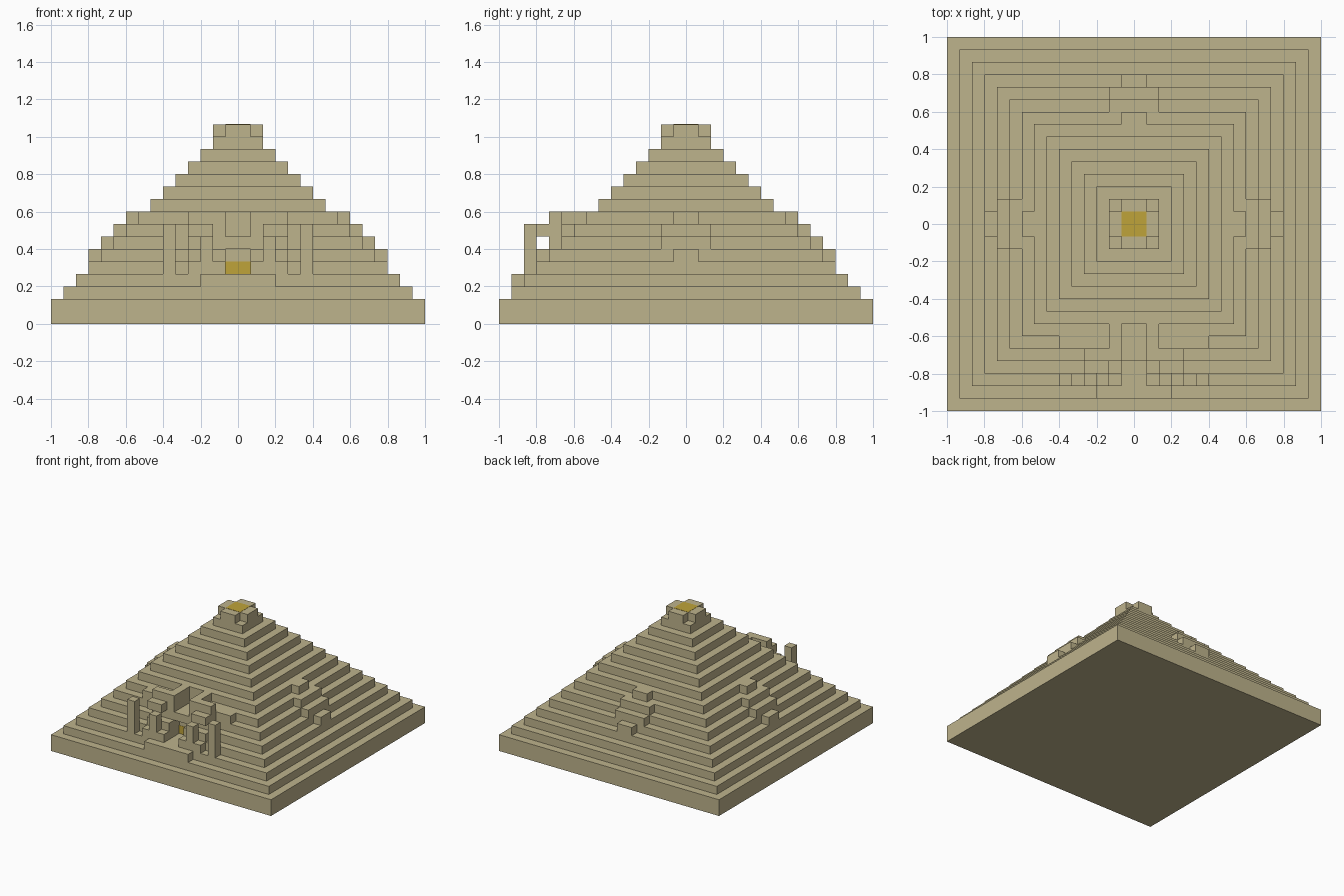
import bpy, bmesh
from mathutils import Vector

cube = bpy.data.objects.get("Cube")
if cube:
    bpy.data.objects.remove(cube, do_unlink=True)

U = 1 / 15  # one block


def material(name, rgb):
    m = bpy.data.materials.new(name)
    m.use_nodes = True
    m.diffuse_color = (*rgb, 1)
    bsdf = next(n for n in m.node_tree.nodes if n.type == 'BSDF_PRINCIPLED')
    bsdf.inputs["Base Color"].default_value = (*rgb, 1)
    bsdf.inputs["Roughness"].default_value = 0.9
    return m


SAND = material("sandstone", (0.515, 0.451, 0.262))
GOLD = material("gold", (0.52, 0.366, 0.042))


def build(name, boxes, mat=SAND):
    """One object from boxes given as (x0, x1, y0, y1, z0, z1) in blocks."""
    bm = bmesh.new()
    for x0, x1, y0, y1, z0, z1 in boxes:
        lo, hi = Vector((x0, y0, z0)) * U, Vector((x1, y1, z1)) * U
        for v in bmesh.ops.create_cube(bm, size=1)["verts"]:
            v.co = Vector([(lo[i] + hi[i]) / 2 + v.co[i] * (hi[i] - lo[i]) for i in range(3)])
    mesh = bpy.data.meshes.new(name)
    bm.to_mesh(mesh)
    bm.free()
    mesh.materials.append(mat)
    obj = bpy.data.objects.new(name, mesh)
    bpy.context.collection.objects.link(obj)
    return obj


def both(*boxes):
    """Repeat boxes on the other side of x = 0."""
    return [b for x0, x1, *r in boxes for b in ((x0, x1, *r), (-x1, -x0, *r))]


# Stepped tiers; some are notched at the front for the doorway and the slot
build("base_tier", [(-15, 15, -15, 15, 0, 2)])
notch = {4: -10, 5: -10, 7: -8}
for k in range(2, 15):
    h = 16 - k
    back = notch.get(k, -h)
    boxes = [(-h, h, back, h, k, k + 1)]
    if k in notch:
        boxes += both((1, h, -h, back, k, k + 1))
    build(f"tier_{k}", boxes)

# Cross-shaped cap with a gold centre
build("cap", [(-1, 1, -2, 2, 15, 16)] + both((1, 2, -1, 1, 15, 16)))
build("cap_gold_plate", [(-1, 1, -1, 1, 16, 16.03)], GOLD)

# Ornaments on the back, left and right: one block out from each tier
orn = [(k, w, 16 - k) for k, w in ((5, 1), (6, 2), (7, 2), (8, 1))]
build("back_ornament", [(-w, w, h, h + 1, k, k + 1) for k, w, h in orn])
build("left_ornament", [(h, h + 1, -w, w, k, k + 1) for k, w, h in orn])
build("right_ornament", [(-h - 1, -h, -w, w, k, k + 1) for k, w, h in orn])

# Entrance on the front
build("entrance_platform", [(-3, 3, -14, -13, 3, 4)])
build("entrance_lintel", [(-1, 1, -11, -10, 6, 7)])
build("entrance_ledges", both((1, 4, -12, -11, 5, 6)))
build("entrance_wings", both((1, 4, -11, -10, 6, 9), (1, 2, -10, -8, 7, 9)))
build("entrance_terraces", both((2, 6, -10, -9, 7, 8)))
build("entrance_brackets", both((2, 4, -12, -11, 7, 8)))
build("entrance_pylons", both((1, 4, -13, -12, 4, 5), (2, 3, -13, -12, 5, 7)))
build("tall_pillars", both((5, 6, -13, -12, 4, 8)))
build("gold_door", [(-1, 1, -10.03, -10, 4, 5)], GOLD)
